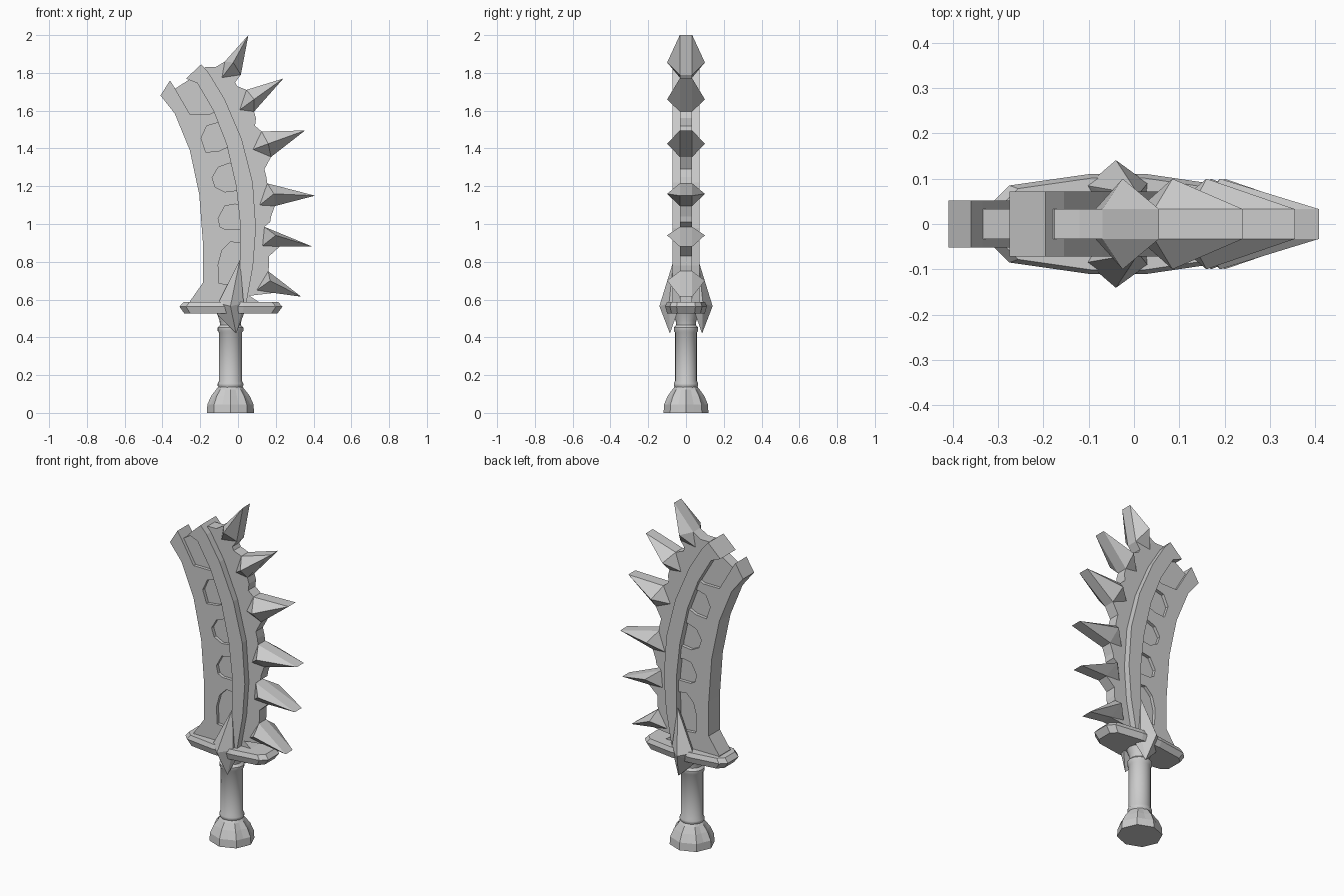
import bpy, bmesh, math
from mathutils import Vector

cube = bpy.data.objects.get("Cube")
if cube:
    bpy.data.objects.remove(cube, do_unlink=True)

GREY = (0.6, 0.6, 0.6, 1)
steel = bpy.data.materials.new("plain_grey")
steel.use_nodes = True
steel.diffuse_color = GREY
steel.node_tree.nodes["Principled BSDF"].inputs["Base Color"].default_value = GREY


def finish(bm, name, smooth=False):
    bmesh.ops.recalc_face_normals(bm, faces=bm.faces[:])
    mesh = bpy.data.meshes.new(name)
    bm.to_mesh(mesh)
    bm.free()
    mesh.materials.append(steel)
    obj = bpy.data.objects.new(name, mesh)
    bpy.context.collection.objects.link(obj)
    if smooth:
        bpy.ops.object.select_all(action='DESELECT')
        obj.select_set(True)
        bpy.context.view_layer.objects.active = obj
        bpy.ops.object.shade_smooth_by_angle(angle=math.radians(35))
    return obj


def plate(name, outline, half):
    """Extrude an x-z outline to +-half in y."""
    bm = bmesh.new()
    face = bm.faces.new([bm.verts.new((x, -half, z)) for x, z in outline])
    out = bmesh.ops.extrude_face_region(bm, geom=[face])
    moved = [v for v in out["geom"] if isinstance(v, bmesh.types.BMVert)]
    bmesh.ops.translate(bm, verts=moved, vec=(0, 2 * half, 0))
    finish(bm, name)


def hull(name, points):
    bm = bmesh.new()
    for p in points:
        bm.verts.new(p)
    bmesh.ops.convex_hull(bm, input=bm.verts[:])
    finish(bm, name)


def stack(name, rings, smooth=False):
    """Join matching rings of points and cap both ends."""
    bm = bmesh.new()
    loops = [[bm.verts.new(p) for p in ring] for ring in rings]
    n = len(loops[0])
    for a, b in zip(loops, loops[1:]):
        for i in range(n):
            j = (i + 1) % n
            bm.faces.new((a[i], a[j], b[j], b[i]))
    bm.faces.new(loops[0])
    bm.faces.new(loops[-1])
    return finish(bm, name, smooth)


AXIS = -0.04  # x of the handle


def ring(r, z, sides, dent=1.0):
    pts = []
    for i in range(sides):
        a = 2 * math.pi * i / sides
        k = r * (dent if i % 2 else 1)
        pts.append((AXIS + k * math.cos(a), 0.95 * k * math.sin(a), z))
    return pts


# Teeth: tip, upper root, inner root, lower root, raised peak
teeth = [
    ((0.055, 2.0), (-0.07, 1.86), (-0.085, 1.775), (0.015, 1.79), (-0.025, 1.855)),
    ((0.24, 1.77), (0.045, 1.71), (0.01, 1.605), (0.085, 1.595), (0.085, 1.66)),
    ((0.355, 1.495), (0.125, 1.49), (0.08, 1.395), (0.175, 1.355), (0.16, 1.425)),
    ((0.408, 1.15), (0.155, 1.215), (0.115, 1.1), (0.195, 1.095), (0.19, 1.16)),
    ((0.395, 0.88), (0.14, 0.985), (0.13, 0.885), (0.22, 0.88), (0.2, 0.94)),
    ((0.335, 0.615), (0.16, 0.75), (0.1, 0.65), (0.19, 0.635), (0.17, 0.7)),
]
CORE = 0.033
for n, (*outline, peak) in enumerate(teeth):
    bm = bmesh.new()
    sides = []
    for s in (-1, 1):
        loop = [bm.verts.new((x, s * CORE, z)) for x, z in outline]
        top = bm.verts.new((peak[0], s * 0.1, peak[1]))
        for i in range(4):
            bm.faces.new((loop[i], loop[(i + 1) % 4], top))
        sides.append(loop)
    a, b = sides
    for i in range(4):
        j = (i + 1) % 4
        bm.faces.new((a[i], a[j], b[j], b[i]))
    finish(bm, f"tooth_{n + 1}")

# Thin blade core, with scooped valleys between the teeth
valleys = [
    [(-0.015, 1.75), (-0.005, 1.73)],
    [(0.095, 1.56), (0.09, 1.52)],
    [(0.14, 1.29), (0.15, 1.25)],
    [(0.175, 1.04), (0.17, 1.01)],
    [(0.165, 0.83), (0.165, 0.78)],
    [(0.06, 0.62), (0.12, 0.58)],
]
core = [(-0.16, 0.56), (-0.16, 1.0), (-0.22, 1.3), (-0.28, 1.58), (-0.335, 1.715),
        (-0.25, 1.77), (-0.175, 1.83), (-0.12, 1.83)]
for tooth, valley in zip(teeth, valleys):
    core += [tooth[1], tooth[3]] + valley
plate("blade_core", core, CORE)

# Back plate with angular notches along its inner edge
notches = [
    [(0.01, 0.9), (-0.04, 0.905), (-0.085, 0.86), (-0.105, 0.785), (-0.1, 0.685),
     (-0.03, 0.68), (0.01, 0.72)],
    [(0.025, 1.095), (-0.015, 1.105), (-0.07, 1.095), (-0.105, 1.03), (-0.095, 0.985),
     (-0.065, 0.97), (0.025, 0.97)],
    [(0.0, 1.31), (-0.045, 1.322), (-0.105, 1.3), (-0.137, 1.245), (-0.12, 1.195),
     (-0.07, 1.17), (0.01, 1.18)],
    [(-0.07, 1.53), (-0.11, 1.535), (-0.165, 1.52), (-0.195, 1.455), (-0.17, 1.38),
     (-0.1, 1.387), (-0.03, 1.42)],
]
back = [(-0.36, 1.76), (-0.41, 1.68), (-0.335, 1.585), (-0.255, 1.39), (-0.205, 1.155),
        (-0.185, 0.89), (-0.185, 0.69), (-0.255, 0.59), (-0.255, 0.56), (0.02, 0.56)]
for notch in notches:
    back += notch[::-1]
back += [(-0.11, 1.6), (-0.15, 1.582), (-0.255, 1.582), (-0.335, 1.72)]
plate("back_plate", back, 0.052)

# Raised curved rail down the middle
rail = [(-0.275, 1.77), (-0.215, 1.745), (-0.13, 1.6), (-0.06, 1.42), (-0.01, 1.2),
        (0.012, 1.0), (0.01, 0.56), (0.04, 0.56), (0.08, 0.78), (0.095, 0.98),
        (0.078, 1.22), (0.02, 1.45), (-0.07, 1.66), (-0.155, 1.8), (-0.195, 1.845)]
plate("middle_rail", rail, 0.072)

# Guard with bevelled rim
half_rim = [(-0.31, 0.05), (-0.275, 0.085), (-0.1, 0.11), (0.03, 0.11), (0.2, 0.085), (0.235, 0.05)]
rim = half_rim + [(x, -y) for x, y in reversed(half_rim)]


def guard_ring(k, z):
    return [(AXIS + (x - AXIS) * k, y * k, z) for x, y in rim]


stack("guard", [guard_ring(0.9, 0.525), guard_ring(1, 0.562), guard_ring(0.92, 0.587)])

# Pointed fins on both faces of the guard
fin = [(0.01, 0.065, 0.81), (0.01, 0.04, 0.78), (-0.105, 0.085, 0.58), (0.03, 0.09, 0.58),
       (-0.04, 0.141, 0.565), (-0.01, 0.085, 0.42), (-0.11, 0.05, 0.52), (0.03, 0.05, 0.52)]
for side, s in (("front", -1), ("back", 1)):
    hull(f"{side}_fin", [(x, s * y, z) for x, y, z in fin])

# Handle with collars at both ends
profile = [(0.06, 0.13), (0.068, 0.145), (0.068, 0.155), (0.061, 0.168), (0.061, 0.425),
           (0.068, 0.435), (0.068, 0.452), (0.055, 0.465), (0.058, 0.49), (0.075, 0.535)]
stack("handle", [ring(r, z, 20) for r, z in profile], smooth=True)

# Faceted, fluted pommel
stack("pommel", [ring(0.125, 0, 16, 0.925), ring(0.122, 0.045, 16, 0.925),
                 ring(0.102, 0.09, 16, 0.86), ring(0.075, 0.125, 16, 0.93),
                 ring(0.06, 0.142, 16)])
